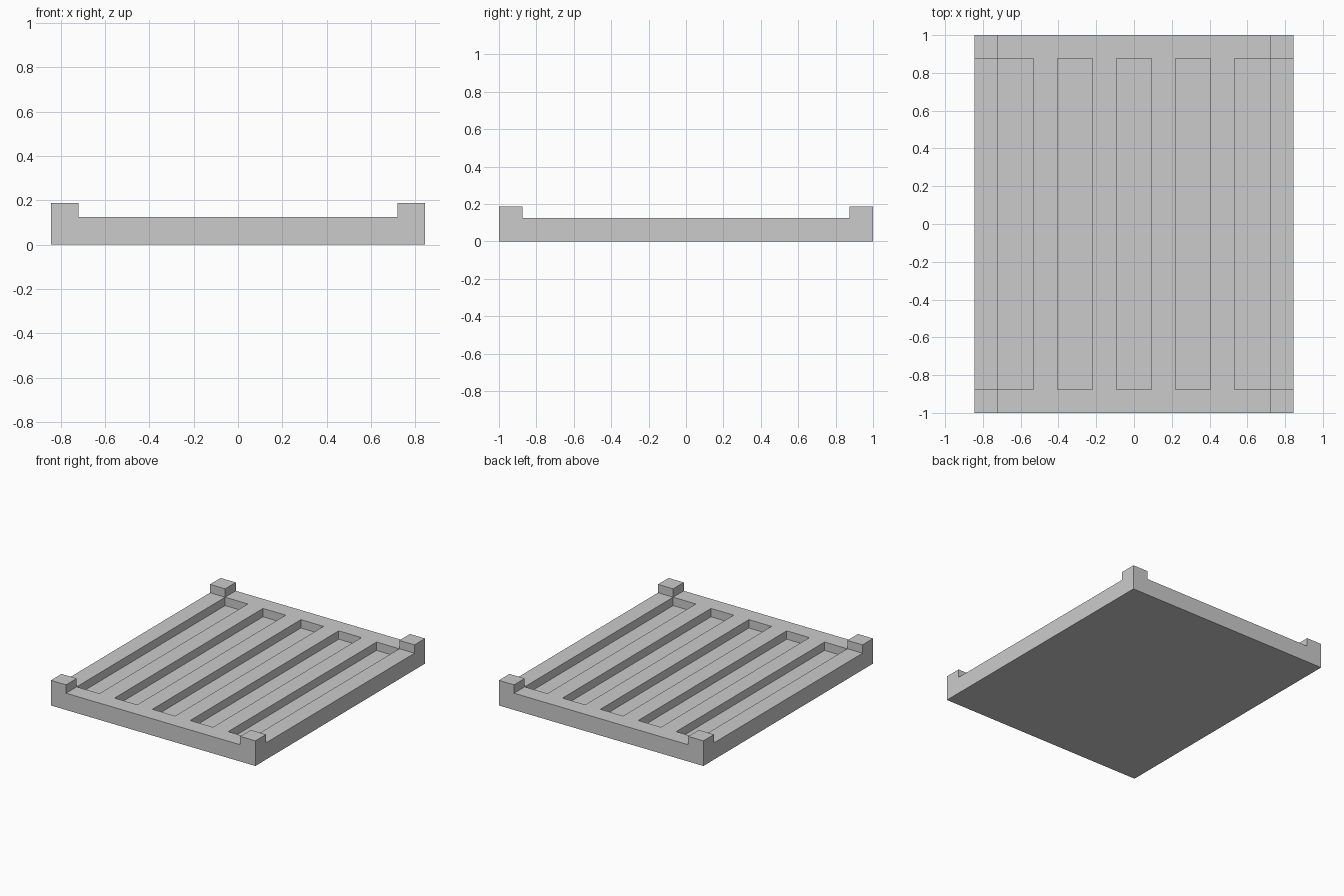
import bpy, bmesh

if "Cube" in bpy.data.objects:
    bpy.data.objects.remove(bpy.data.objects["Cube"])

BAR, SLOT, STEP = 0.125, 0.1875, 0.0625   # slat width, slot width, level height

# Grid lines: slats alternate with slots across x, end rails at both y ends
xs = [-0.84375]
for i in range(11):
    xs.append(xs[-1] + (BAR if i % 2 == 0 else SLOT))
ys = [-1, -1 + BAR, 1 - BAR, 1]

bm = bmesh.new()
grid = [[bm.verts.new((x, y, 0)) for y in ys] for x in xs]
for i in range(len(xs) - 1):
    for j in range(len(ys) - 1):
        bm.faces.new((grid[i][j], grid[i + 1][j], grid[i + 1][j + 1], grid[i][j + 1]))


def raise_faces(faces):
    """Extrude a region up one level and return its new top faces."""
    geom = bmesh.ops.extrude_face_region(bm, geom=faces)["geom"]
    verts = [g for g in geom if isinstance(g, bmesh.types.BMVert)]
    bmesh.ops.translate(bm, verts=verts, vec=(0, 0, STEP))
    return [g for g in geom if isinstance(g, bmesh.types.BMFace)]


def is_slot(face):
    c = face.calc_center_median()
    column = sum(c.x > x for x in xs) - 1
    return abs(c.y) < ys[2] and column % 2 == 1


def is_corner(face):
    c = face.calc_center_median()
    return abs(c.x) > xs[-2] and abs(c.y) > ys[2]


# Floor plate, then slats with end rails, then corner posts
floor = raise_faces(bm.faces[:])
frame = raise_faces([f for f in floor if not is_slot(f)])
raise_faces([f for f in frame if is_corner(f)])

# Clean flat areas
bmesh.ops.recalc_face_normals(bm, faces=bm.faces[:])
bmesh.ops.dissolve_limit(bm, angle_limit=0.01, verts=bm.verts[:], edges=bm.edges[:])

mesh = bpy.data.meshes.new("slatted_tray")
bm.to_mesh(mesh)
bm.free()
bpy.context.collection.objects.link(bpy.data.objects.new("slatted_tray", mesh))
